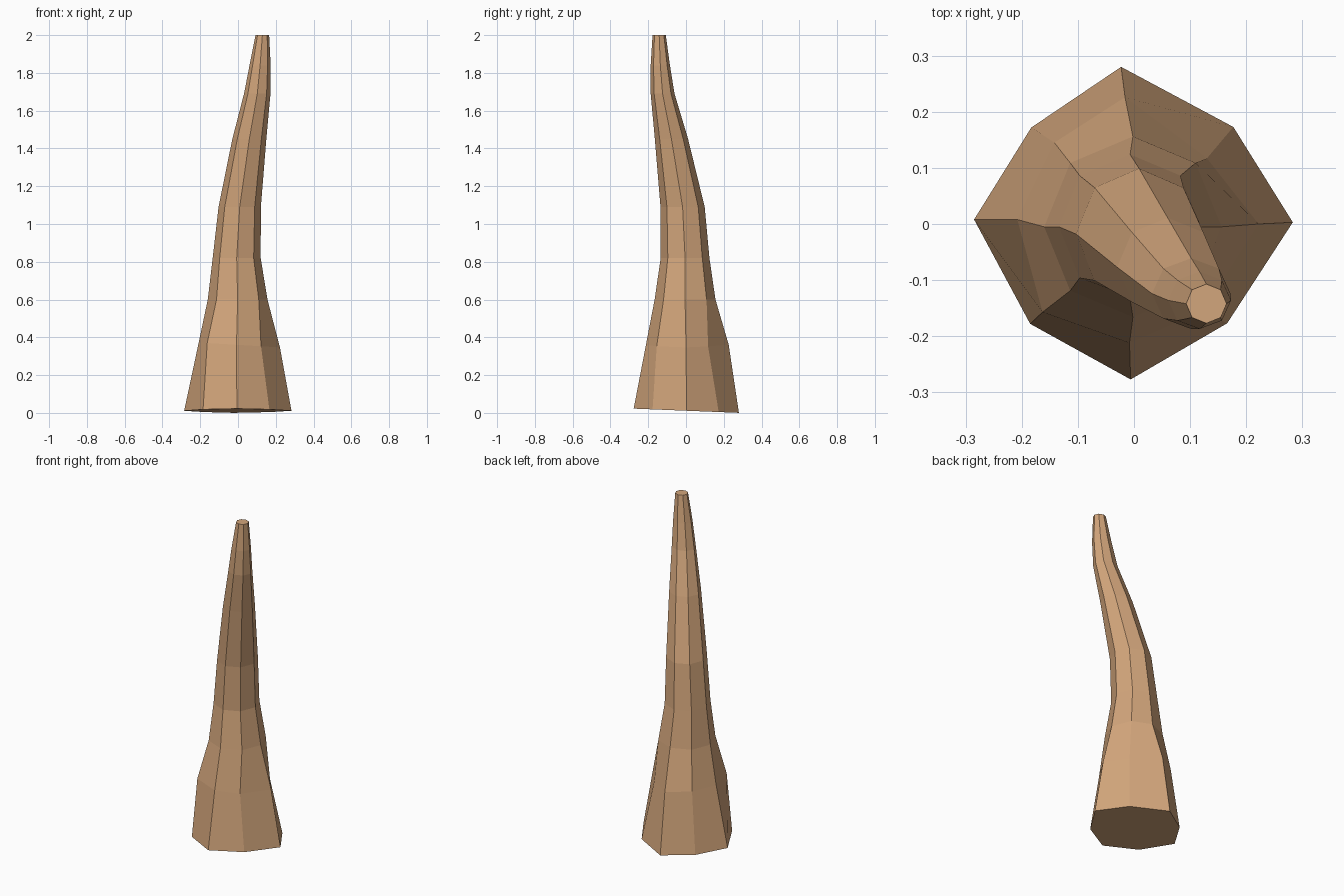
import bpy, bmesh, math

if "Cube" in bpy.data.objects:
    bpy.data.objects.remove(bpy.data.objects["Cube"])


def octagon(z, cx, cy, rx, ry):
    """Eight-sided ring, first corner on +x."""
    return [(cx + rx * math.cos(i * math.pi / 4),
             cy + ry * math.sin(i * math.pi / 4), z) for i in range(8)]


# uneven foot of the trunk, its cut face slightly tilted
base = [(.283, .003), (.177, .173), (-.023, .28), (-.183, .172),
        (-.285, .008), (-.185, -.178), (-.006, -.277), (.166, -.177)]
flare = [(.222, .0), (.13, .117), (-.016, .226), (-.142, .145),
         (-.208, .008), (-.163, -.157), (-.008, -.212), (.122, -.155)]
rings = [[(x, y, max(0, .0115 - .04 * y)) for x, y in base],
         [(x, y, .36 - .06 * x) for x, y in flare]]

# tapering, leaning upper trunk: z, centre x, centre y, radius x, radius y
for ring in [(.60, -.002, -.005, .158, .161),
             (.82, -.007, -.005, .127, .129),
             (1.09, .009, -.018, .112, .117),
             (1.45, .060, -.077, .090, .088),
             (1.69, .102, -.124, .070, .063),
             (1.84, .117, -.136, .056, .051),
             (2.00, .129, -.142, .036, .035)]:
    rings.append(octagon(*ring))

# skin the rings and cap both ends
bm = bmesh.new()
loops = [[bm.verts.new(p) for p in ring] for ring in rings]
for lower, upper in zip(loops, loops[1:]):
    for i in range(8):
        j = (i + 1) % 8
        bm.faces.new((lower[i], lower[j], upper[j], upper[i]))
bm.faces.new(loops[0][::-1])
bm.faces.new(loops[-1])
bmesh.ops.recalc_face_normals(bm, faces=bm.faces)

mesh = bpy.data.meshes.new("trunk")
bm.to_mesh(mesh)
bm.free()
trunk = bpy.data.objects.new("trunk", mesh)
bpy.context.collection.objects.link(trunk)

wood = bpy.data.materials.new("wood")
wood.diffuse_color = (.65, .38, .20, 1)
wood.use_nodes = True
wood.node_tree.nodes["Principled BSDF"].inputs["Base Color"].default_value = wood.diffuse_color
mesh.materials.append(wood)
